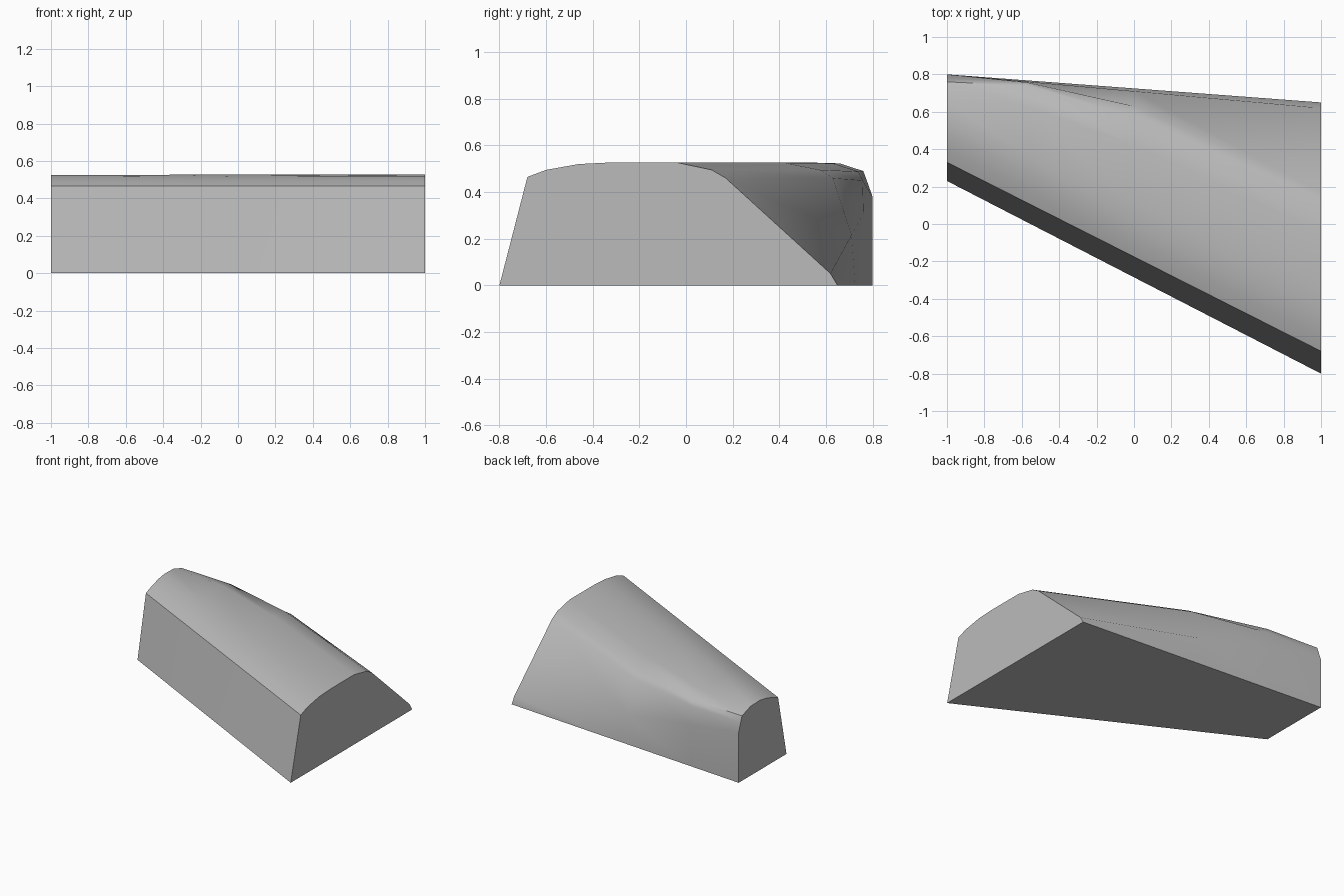
import bpy
import bmesh
import math

cube = bpy.data.objects.get("Cube")
if cube:
    bpy.data.objects.remove(cube, do_unlink=True)

# End profiles as (y, z), from the front foot over the top to the rear foot
WIDE = [(-.80, 0), (-.68, .465), (-.60, .495), (-.46, .52), (-.32, .527),
        (-.04, .527), (.11, .495), (.17, .46), (.62, .05), (.65, 0)]
NARROW = [(.23, 0), (.33, .465), (.40, .492), (.48, .515), (.55, .526),
          (.66, .523), (.76, .49), (.775, .45), (.80, .38), (.80, 0)]

# Rear shoulder points where it bulges between the ends: station -> points 5 to 7
BULGES = {0: [(.42, .526), (.575, .495), (.63, .46)],
          -.57: [(.63, .523), (.74, .488), (.757, .45)]}


def section(x):
    """Blend the end profiles at x and put in the shoulder bulge."""
    t = (1 - x) / 2
    pts = [(a[0] + (b[0] - a[0]) * t, a[1] + (b[1] - a[1]) * t)
           for a, b in zip(WIDE, NARROW)]
    if x in BULGES:
        pts[5:8] = BULGES[x]
    return pts


grey = bpy.data.materials.new("light grey")
grey.use_nodes = True
colour = (.5, .5, .5, 1)
grey.diffuse_color = colour
grey.node_tree.nodes["Principled BSDF"].inputs["Base Color"].default_value = colour

# Tapered block lofted through the sections, closed with end caps
bm = bmesh.new()
rings = [[bm.verts.new((x, y, z)) for y, z in section(x)] for x in (1, 0, -.57, -1)]
for r, s in zip(rings, rings[1:]):
    n = len(r)
    for i in range(n - 1):
        bm.faces.new((r[i], r[i + 1], s[i + 1], s[i]))
bm.faces.new(rings[0])
bm.faces.new(rings[-1])
bm.faces.new([r[0] for r in rings] + [r[-1] for r in reversed(rings)])
bmesh.ops.recalc_face_normals(bm, faces=bm.faces)

mesh = bpy.data.meshes.new("tapered_block")
bm.to_mesh(mesh)
bm.free()
mesh.materials.append(grey)
block = bpy.data.objects.new("tapered_block", mesh)
bpy.context.collection.objects.link(block)
bpy.ops.object.select_all(action='DESELECT')
block.select_set(True)
bpy.context.view_layer.objects.active = block
bpy.ops.object.shade_smooth_by_angle(angle=math.radians(35))
